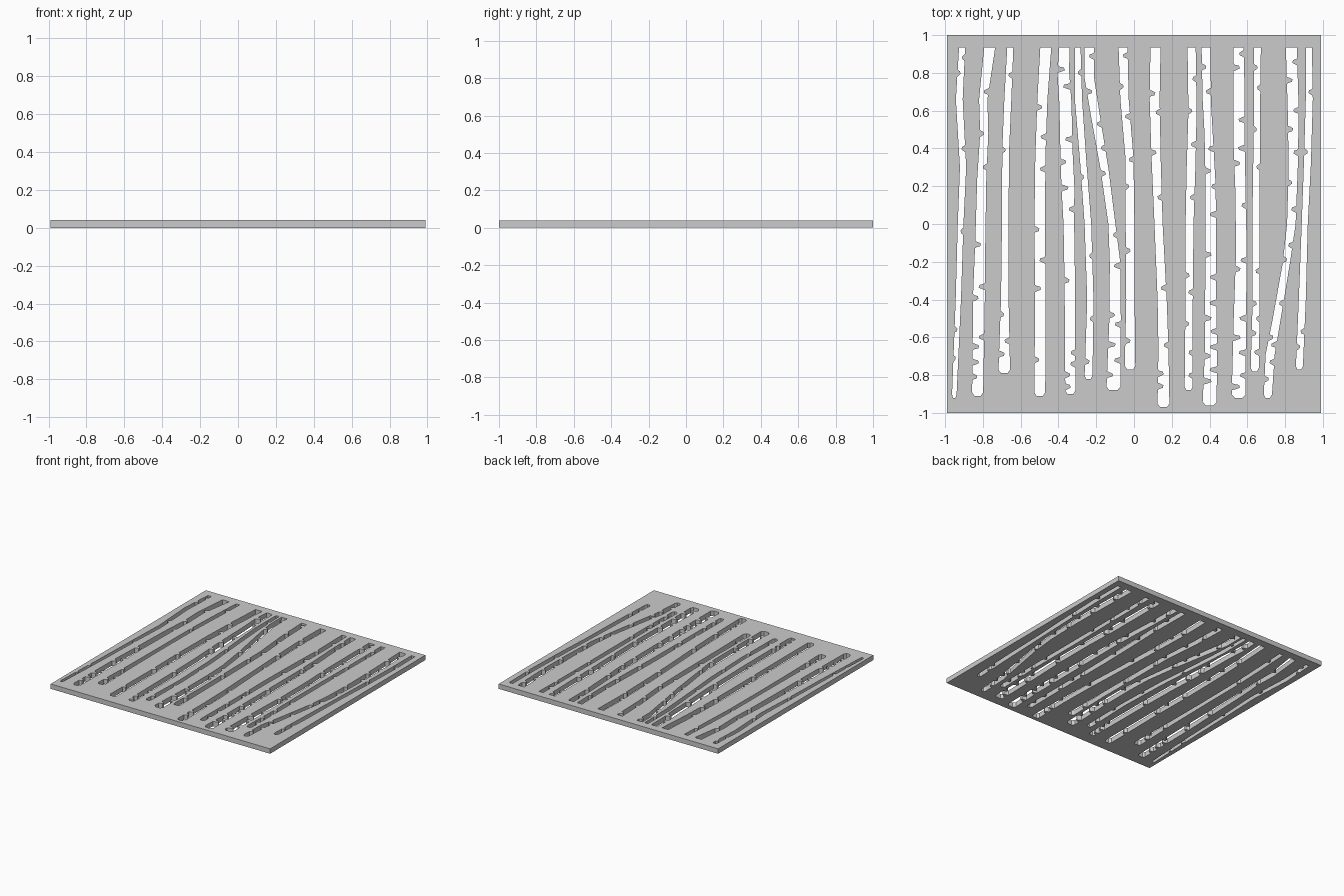
import bpy, bmesh, random

random.seed(4)
THICK = 0.04

curve = bpy.data.curves.new("birch_panel", 'CURVE')
curve.dimensions = '2D'
curve.fill_mode = 'BOTH'
curve.extrude = THICK / 2


def loop(points):
    s = curve.splines.new('POLY')
    s.points.add(len(points) - 1)
    for p, (x, y) in zip(s.points, points):
        p.co = (x, y, 0, 1)
    s.use_cyclic_u = True


def at(path, y):
    """Centre and width of a trunk at height y."""
    for (y0, c0, w0), (y1, c1, w1) in zip(path, path[1:]):
        if y >= y1:
            break
    t = (y0 - y) / (y0 - y1)
    return c0 + (c1 - c0) * t, w0 + (w1 - w0) * t


def edge(path, knots, side):
    """One side of a trunk, top to bottom, with bark knots biting inwards."""
    top, bottom = path[0][0], path[-1][0]
    marks = [(y, 0) for y, _, _ in path[1:-1]
             if all(abs(y - k) > 0.03 for k in knots)]
    marks += [(top, 0), (bottom + 0.018, 0), (bottom, 0.22)]
    for k in knots:
        d = random.uniform(0.42, 0.62)
        f = random.choice((-1, 1))
        marks += [(k + 0.02 * f, 0), (k + 0.014 * f, 0.5 * d), (k + 0.006 * f, d),
                  (k - 0.008 * f, 0.85 * d), (k - 0.013 * f, 0.25 * d), (k - 0.019 * f, 0)]
    pts = []
    for y, inset in sorted(marks, reverse=True):
        c, w = at(path, y)
        pts.append((c + side * w * (0.5 - inset), y))
    return pts


def trunk(path, left, right):
    loop(edge(path, left, -1) + edge(path, right, 1)[::-1])


# Outer border of the panel
loop([(-0.99, -1), (0.99, -1), (0.99, 1), (-0.99, 1)])

# Trunk openings, left to right: (height, centre, width), left knots, right knots
trunk([(.935, -.91, .032), (.66, -.925, .036), (.3, -.905, .033), (0, -.918, .03),
       (-.4, -.93, .028), (-.92, -.952, .024)],
      [.8, -.56, -.71], [.88, .4, -.04])
trunk([(.935, -.764, .058), (.66, -.798, .044), (.48, -.793, .043), (.24, -.806, .048),
       (-.1, -.814, .053), (-.35, -.82, .062), (-.91, -.828, .058)],
      [.48, -.11, -.39, -.65, -.73, -.81], [.7, .3, -.33, -.6])
trunk([(.935, -.655, .032), (.66, -.668, .037), (.4, -.679, .036), (0, -.682, .034),
       (-.4, -.684, .04), (-.79, -.687, .062)],
      [.39, -.48, -.69], [.79, -.62])
trunk([(.935, -.467, .058), (.66, -.485, .053), (.35, -.496, .053), (0, -.499, .057),
       (-.4, -.496, .054), (-.91, -.499, .058)],
      [.62, -.03, -.34, -.72], [.46, .29, -.19])
trunk([(.935, -.369, .053), (.8, -.374, .062), (.64, -.363, .064), (.4, -.358, .064),
       (.2, -.35, .068), (0, -.345, .056), (-.3, -.34, .055), (-.9, -.337, .053)],
      [.82, .33, .19, -.3, -.8, -.86], [.73, .45, .08, -.68, -.74])
trunk([(.935, -.297, .028), (.66, -.294, .038), (.32, -.268, .033), (0, -.244, .035),
       (-.4, -.231, .033), (-.82, -.241, .042)],
      [.25, -.73], [.8, -.17, -.5])
trunk([(.935, -.236, .05), (.77, -.236, .05), (.56, -.202, .047), (.29, -.156, .042),
       (0, -.117, .037), (-.21, -.1, .056), (-.5, -.1, .06), (-.88, -.109, .074)],
      [.7, .27, -.48, -.64, -.8], [.89, .53, .4, -.06, -.22, -.53, -.72])
trunk([(.935, -.058, .047), (.66, -.05, .044), (.35, -.024, .042), (0, -.021, .046),
       (-.4, -.019, .044), (-.77, -.021, .056)],
      [.73, .2, -.14, -.62], [.89, .57, .34])
trunk([(.935, .114, .053), (.66, .109, .053), (.35, .117, .048), (0, .13, .043),
       (-.4, .149, .048), (-.66, .156, .053), (-.97, .156, .063)],
      [.69, .38, -.79, -.86], [.59, .14, -.34, -.64])
trunk([(.935, .305, .043), (.6, .31, .043), (.3, .302, .046), (0, .294, .042),
       (-.4, .292, .038), (-.88, .289, .042)],
      [.6, -.27, -.53], [.77, .42, .14, -.36, -.68, -.8])
trunk([(.935, .382, .048), (.66, .385, .043), (.48, .395, .043), (.2, .406, .053),
       (-.4, .406, .058), (-.66, .408, .064), (-.96, .4, .074)],
      [.83, .28, -.16, -.5, -.7, -.83], [.7, .4, .2, .05, -.28, -.42, -.57, -.65, -.77])
trunk([(.935, .554, .053), (.66, .557, .058), (.4, .557, .058), (.13, .565, .053),
       (-.19, .568, .058), (-.5, .56, .064), (-.92, .554, .074)],
      [.83, .32, -.24, -.6, -.86], [.9, .55, .4, .1, -.19, -.5, -.68, -.8])
trunk([(.935, .653, .037), (.5, .65, .032), (.13, .647, .037), (-.4, .647, .037),
       (-.78, .639, .043)],
      [.83, .5, -.42, -.58], [.72, .3, -.25, -.5, -.68])
trunk([(.935, .833, .058), (.6, .843, .058), (.3, .843, .048), (0, .833, .045),
       (-.21, .806, .038), (-.5, .756, .042), (-.69, .721, .048), (-.92, .708, .043)],
      [.76, .5, .22, -.19, -.6, -.82], [.86, .6, .38, .08, -.11, -.42, -.64, -.73])
trunk([(.935, .926, .032), (.66, .928, .037), (.32, .918, .037), (0, .904, .032),
       (-.4, .891, .037), (-.77, .875, .037)],
      [.38, -.65], [.7, -.57])

# Turn the filled outline into one solid panel resting on the floor
tmp = bpy.data.objects.new("outline", curve)
bpy.context.collection.objects.link(tmp)
bpy.context.view_layer.update()
dg = bpy.context.evaluated_depsgraph_get()
mesh = bpy.data.meshes.new_from_object(tmp.evaluated_get(dg))
bpy.data.objects.remove(tmp)

bm = bmesh.new()
bm.from_mesh(mesh)
bmesh.ops.translate(bm, verts=bm.verts, vec=(0, 0, THICK / 2))
bmesh.ops.remove_doubles(bm, verts=bm.verts, dist=1e-5)
bmesh.ops.recalc_face_normals(bm, faces=bm.faces)
for f in bm.faces:
    f.smooth = False
bm.to_mesh(mesh)
bm.free()
panel = bpy.data.objects.new("birch_panel", mesh)
bpy.context.collection.objects.link(panel)
